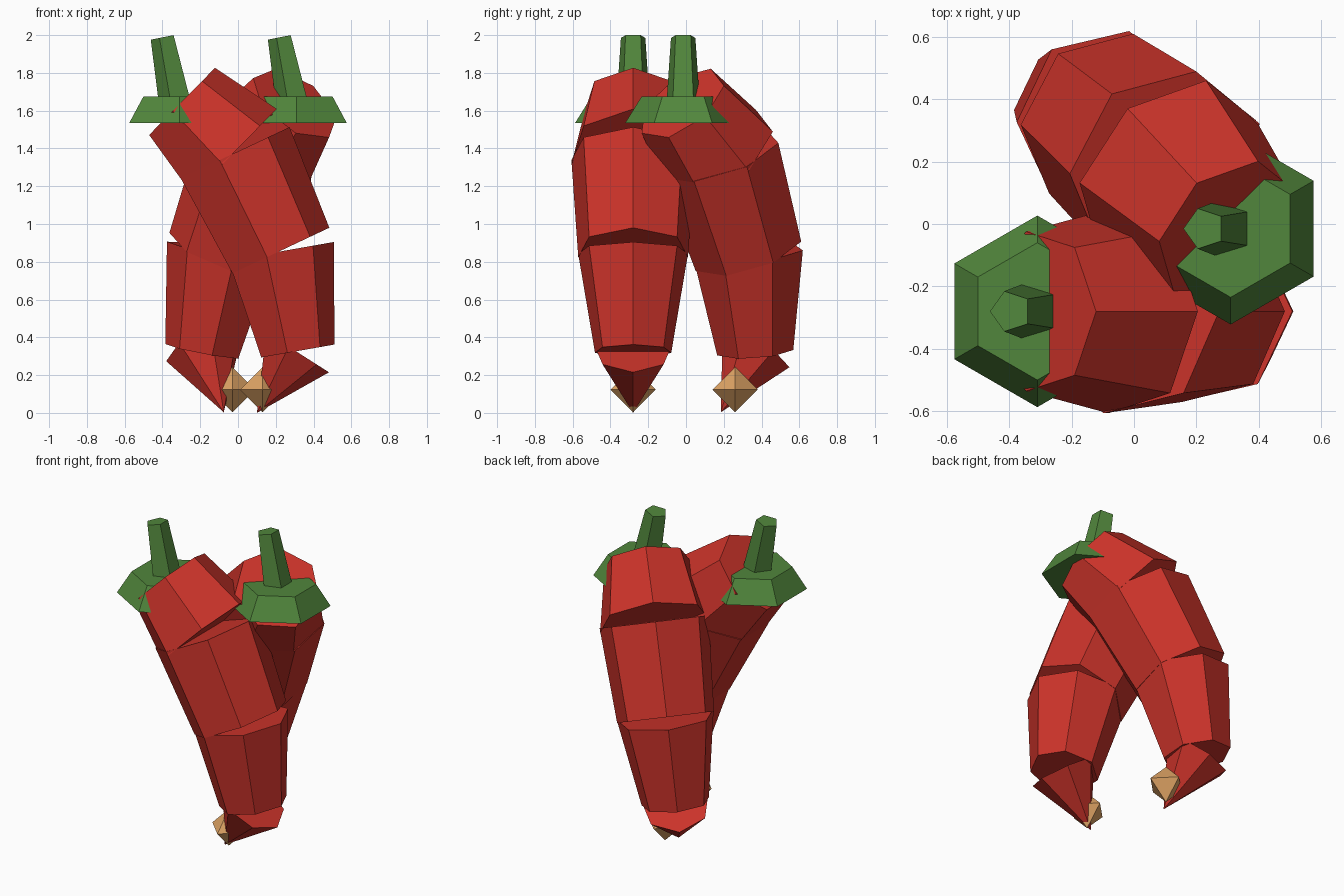
import bpy, bmesh, math
from mathutils import Vector, Matrix

cube = bpy.data.objects.get("Cube")
if cube:
    bpy.data.objects.remove(cube, do_unlink=True)


def material(name, rgb):
    m = bpy.data.materials.new(name)
    m.use_nodes = True
    m.diffuse_color = (*rgb, 1)
    m.node_tree.nodes["Principled BSDF"].inputs["Base Color"].default_value = (*rgb, 1)
    return m


RED = material("pepper red", (0.6, 0.033, 0.023))
GREEN = material("stem green", (0.083, 0.24, 0.045))
TAN = material("tip tan", (0.74, 0.37, 0.13))


def spindle(name, mat, start, end, radii, sides, phase=0.0, place=Matrix()):
    """Flat-shaded prism along start-end (x, z), with evenly spaced ring radii."""
    a, b = (Vector((p[0], 0, p[1])) for p in (start, end))
    d = (b - a).normalized()
    u, v = Vector((-d.z, 0, d.x)), Vector((0, 1, 0))
    bm = bmesh.new()
    rings = []
    for i, r in enumerate(radii):
        c = a.lerp(b, i / (len(radii) - 1))
        angles = [phase + math.tau * k / sides for k in range(sides)]
        rings.append([bm.verts.new(c + r * (u * math.cos(t) + v * math.sin(t))) for t in angles])
    for lo, hi in zip(rings, rings[1:]):
        for k in range(sides):
            n = (k + 1) % sides
            bm.faces.new((lo[k], lo[n], hi[n], hi[k]))
    if radii[0]:
        bm.faces.new(rings[0])
    if radii[-1]:
        bm.faces.new(rings[-1])
    bmesh.ops.remove_doubles(bm, verts=bm.verts, dist=1e-5)
    bmesh.ops.recalc_face_normals(bm, faces=bm.faces)
    bm.transform(place)
    mesh = bpy.data.meshes.new(name)
    bm.to_mesh(mesh)
    bm.free()
    mesh.materials.append(mat)
    ob = bpy.data.objects.new(name, mesh)
    bpy.context.collection.objects.link(ob)


# Bent body: joint (x, z), with top and bottom radius of each section
JOINTS = [(-0.305, 1.64), (-0.03, 1.37), (0.214, 0.853), (0.307, 0.326), (0.1, 0.0)]
RADII = [0.262, 0.335, 0.298, 0.207, 0.0]
SECTIONS = ["shoulder", "upper_body", "lower_body", "point"]


def pepper(side, body, cap, tip):
    for i, part in enumerate(SECTIONS):
        spindle(f"{side}_{part}", RED, JOINTS[i], JOINTS[i + 1], RADII[i:i + 2], 7, 0, body)
    # Green cap and leaning stem
    spindle(f"{side}_cap", GREEN, (0, 1.675), (0, 1.535), (0.22, 0.307), 6, math.pi / 2, cap)
    spindle(f"{side}_stem", GREEN, (-0.085, 1.989), (-0.016, 1.64), (0.068, 0.093), 5, math.pi, cap)
    # Diamond tip
    spindle(f"{side}_tip", TAN, (0, 0.243), (0, 0.003), (0, 0.12, 0), 4, 0, tip)


at = Matrix.Translation
pepper("front", at((0, -0.28, 0)), at((-0.31, -0.28, 0)), at((0.13, -0.28, 0)))

# Back pepper: the same body, turned and slightly tilted about its top corner
z = Vector((0.075, 0.065, 0.995)).normalized()
y = z.cross(Vector((-0.629, 0.777, 0))).normalized()
turn = Matrix((y.cross(z), y, z)).transposed().to_4x4()
body = at((0.2, 0.132, 1.82)) @ turn @ at((0.12, 0, -1.825))
pepper("back", body, at((0.31, -0.015, 0)), at((-0.03, 0.26, 0)))
